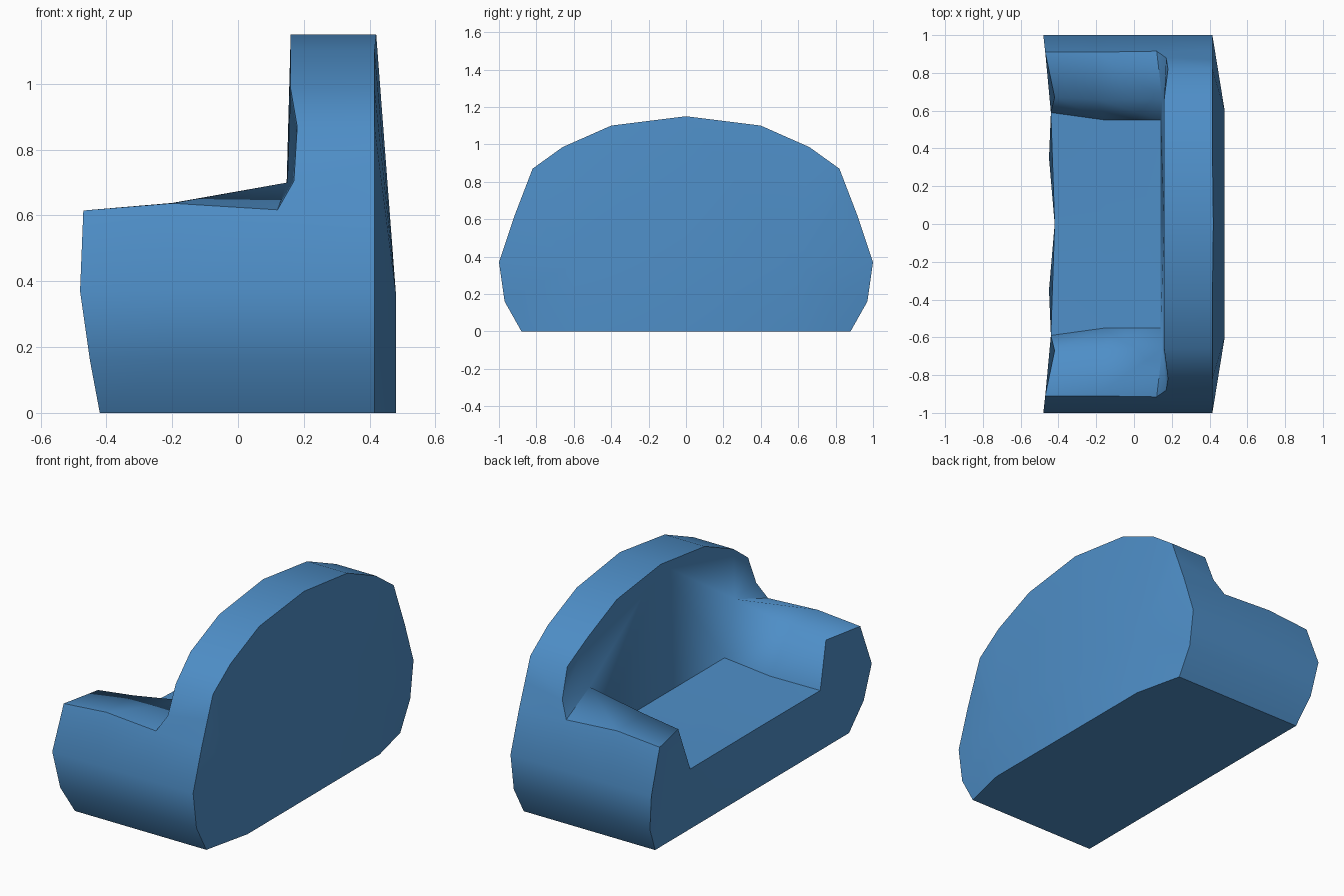
import bpy, bmesh, math

if "Cube" in bpy.data.objects:
    bpy.data.objects.remove(bpy.data.objects["Cube"])

bm = bmesh.new()


def row(points):
    return [bm.verts.new(p) for p in points]


def skin(a, b):
    """Quads between two matching rows of vertices."""
    for i in range(len(a) - 1):
        bm.faces.new((a[i], a[i + 1], b[i + 1], b[i]))


# Half of the sofa (y >= 0); the seat opens towards -x.
# Outer side profile shared by every section: floor, swell, widest point
SIDE = [(0.88, 0), (0.97, 0.16), (1.0, 0.37)]


def section(xs, tail):
    return row([(x, y, z) for x, (y, z) in zip(xs, SIDE)] + tail)


# Arm and seat sections: side, arm outer top, arm inner top, seat edge, seat centre
front = section((-0.42, -0.45, -0.48),
                [(-0.47, 0.91, 0.615), (-0.42, 0.67, 0.614),
                 (-0.44, 0.59, 0.36), (-0.42, 0, 0.345)])
middle = section((-0.2, -0.2, -0.2),
                 [(-0.2, 0.91, 0.637), (-0.2, 0.66, 0.638),
                  (-0.15, 0.55, 0.38), (-0.15, 0, 0.375)])
inner = section((0.12, 0.12, 0.12),
                [(0.12, 0.915, 0.617), (0.15, 0.66, 0.70),
                 (0.14, 0.55, 0.408), (0.14, 0, 0.408)])
skin(front, middle)
skin(middle, inner)

# Backrest: arched front rim and matching rear rim
rim = row([(0.17, 0.88, 0.705), (0.18, 0.82, 0.87), (0.16, 0.66, 0.985),
           (0.16, 0.40, 1.10), (0.16, 0, 1.15)])
rear = section((0.415, 0.415, 0.415),
               [(0.415, 0.92, 0.61), (0.415, 0.87, 0.74), (0.415, 0.82, 0.87),
                (0.415, 0.66, 0.985), (0.415, 0.40, 1.10), (0.42, 0, 1.15)])
skin(inner[:4] + rim, rear)
bm.faces.new((inner[3], inner[4], rim[0]))
bm.faces.new([inner[6], inner[5], inner[4]] + rim)

# Bulged rear panel
p0, p1, c1, c0 = row([(0.48, 0.6, 0), (0.48, 0.6, 0.36),
                      (0.48, 0, 0.36), (0.48, 0, 0)])
bm.faces.new((p0, p1, c1, c0))
bm.faces.new((p1, rear[-1], c1))
bm.faces.new((p0, rear[0], p1))
for a, b in zip(rear, rear[1:]):
    bm.faces.new((p1, a, b))

# Arm front, bulged seat front and underside
bulge, foot = row([(-0.45, 0.35, 0.18), (-0.42, 0, 0)])
bm.faces.new(front[:6])
loop = [foot, front[0], front[5], front[6]]
for a, b in zip(loop, loop[1:] + loop[:1]):
    bm.faces.new((bulge, a, b))
bm.faces.new((foot, front[0], middle[0], inner[0], rear[0], p0, c0))

# Smooth shading, with sharp edges except along the padded arm ridge
bmesh.ops.recalc_face_normals(bm, faces=bm.faces[:])
soft = [{front[4], middle[4]}, {middle[4], inner[4]},
        {inner[4], inner[5]}, {inner[4], rim[0]}]
for f in bm.faces:
    f.smooth = True
for e in bm.edges:
    e.smooth = set(e.verts) in soft or e.calc_face_angle(0) < math.radians(35)

mesh = bpy.data.meshes.new("sofa_body")
bm.to_mesh(mesh)
bm.free()

blue = bpy.data.materials.new("blue fabric")
blue.diffuse_color = (0.076, 0.27, 0.57, 1)
blue.use_nodes = True
blue.node_tree.nodes["Principled BSDF"].inputs["Base Color"].default_value = blue.diffuse_color
mesh.materials.append(blue)

sofa = bpy.data.objects.new("sofa_body", mesh)
bpy.context.collection.objects.link(sofa)

# Other half
mirror = sofa.modifiers.new("other half", 'MIRROR')
mirror.use_axis = (False, True, False)
mirror.use_clip = True
